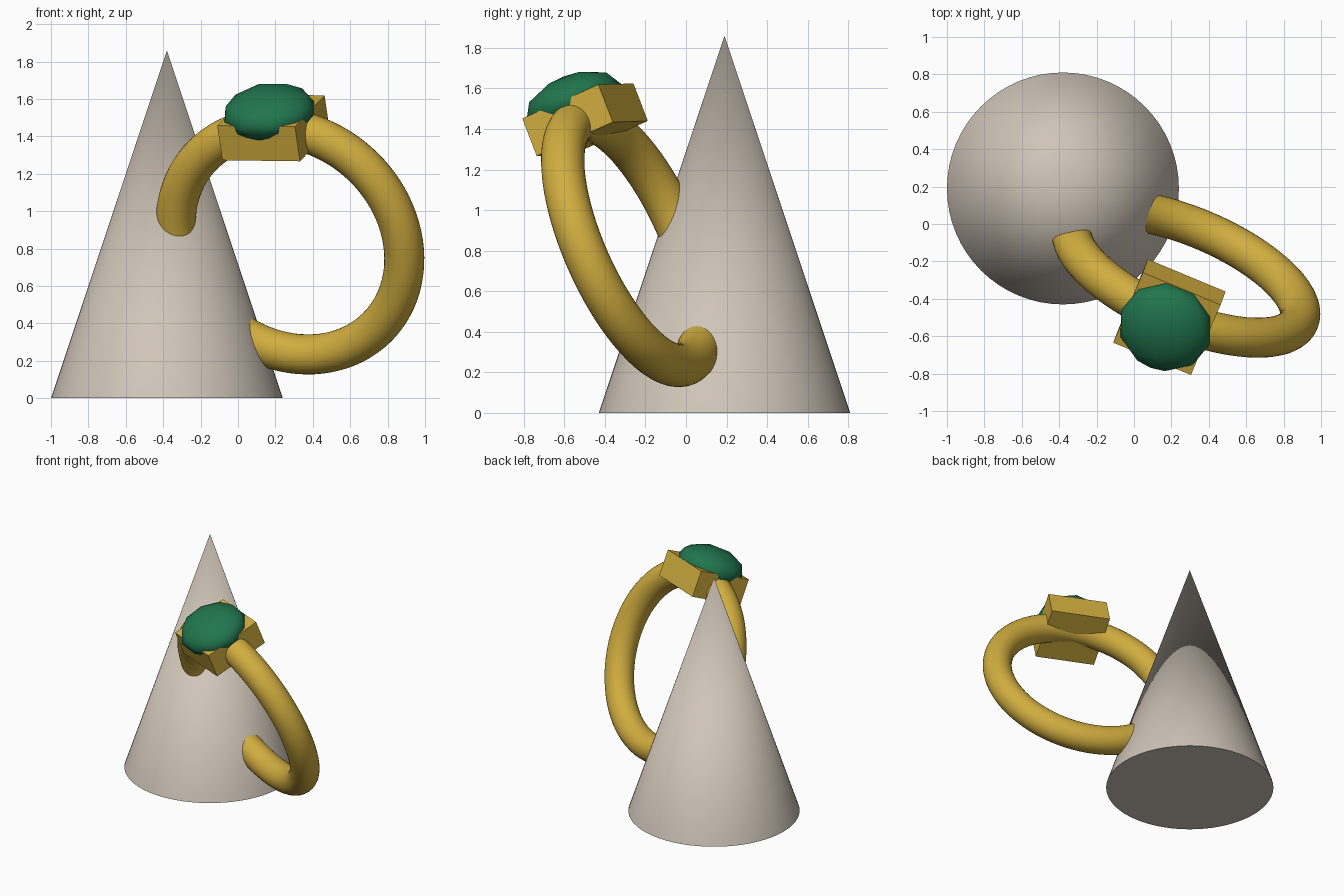
import bpy
from math import radians
from mathutils import Matrix, Vector

old = bpy.data.objects.get("Cube")
if old:
    bpy.data.objects.remove(old, do_unlink=True)


def material(name, rgb):
    mat = bpy.data.materials.new(name)
    mat.use_nodes = True
    colour = (*rgb, 1)
    mat.diffuse_color = colour
    mat.node_tree.nodes["Principled BSDF"].inputs["Base Color"].default_value = colour
    return mat


stone = material("warm_grey", (0.63, 0.56, 0.48))
gold = material("gold", (0.64, 0.42, 0.05))
green = material("emerald_green", (0.015, 0.18, 0.075))


def finish(name, mat, matrix=None):
    obj = bpy.context.object
    obj.name = name
    obj.data.materials.append(mat)
    if matrix is not None:
        obj.matrix_world = matrix
    return obj


# Display cone standing on the ground
HEIGHT = 1.86
bpy.ops.mesh.primitive_cone_add(vertices=64, radius1=0.62, radius2=0, depth=HEIGHT,
                                location=(-0.38, 0.19, HEIGHT / 2))
finish("display_cone", stone)
bpy.ops.object.shade_smooth_by_angle(angle=radians(30))

# Ring frame: local y is the ring axis, local z points to the setting
RADIUS = 0.655
axis = Vector((0.36, 0.852, 0.38)).normalized()
up = Vector((-0.135, -0.355, 0.925))
up = (up - axis * up.dot(axis)).normalized()
side = axis.cross(up)
frame = Matrix((side, axis, up)).transposed().to_4x4()
frame.translation = (0.278, -0.265, 0.84)

# Band leaning against the cone
bpy.ops.mesh.primitive_torus_add(major_segments=96, minor_segments=32,
                                 major_radius=RADIUS, minor_radius=0.107)
finish("ring_band", gold, frame @ Matrix.Rotation(radians(90), 4, "X"))
bpy.ops.object.shade_smooth()

# Square setting on top of the band
bpy.ops.mesh.primitive_cube_add(size=1)
finish("gem_setting", gold,
       frame @ Matrix.Translation((0, 0, RADIUS)) @ Matrix.Diagonal((0.45, 0.44, 0.2, 1)))

# Flattened faceted gem, half sunk in the setting
bpy.ops.mesh.primitive_ico_sphere_add(subdivisions=2, radius=1)
finish("gem", green,
       frame @ Matrix.Translation((0, -0.022, RADIUS + 0.1))
       @ Matrix.Rotation(radians(-16), 4, "Z") @ Matrix.Diagonal((0.255, 0.25, 0.14, 1)))
bpy.ops.object.shade_smooth()
